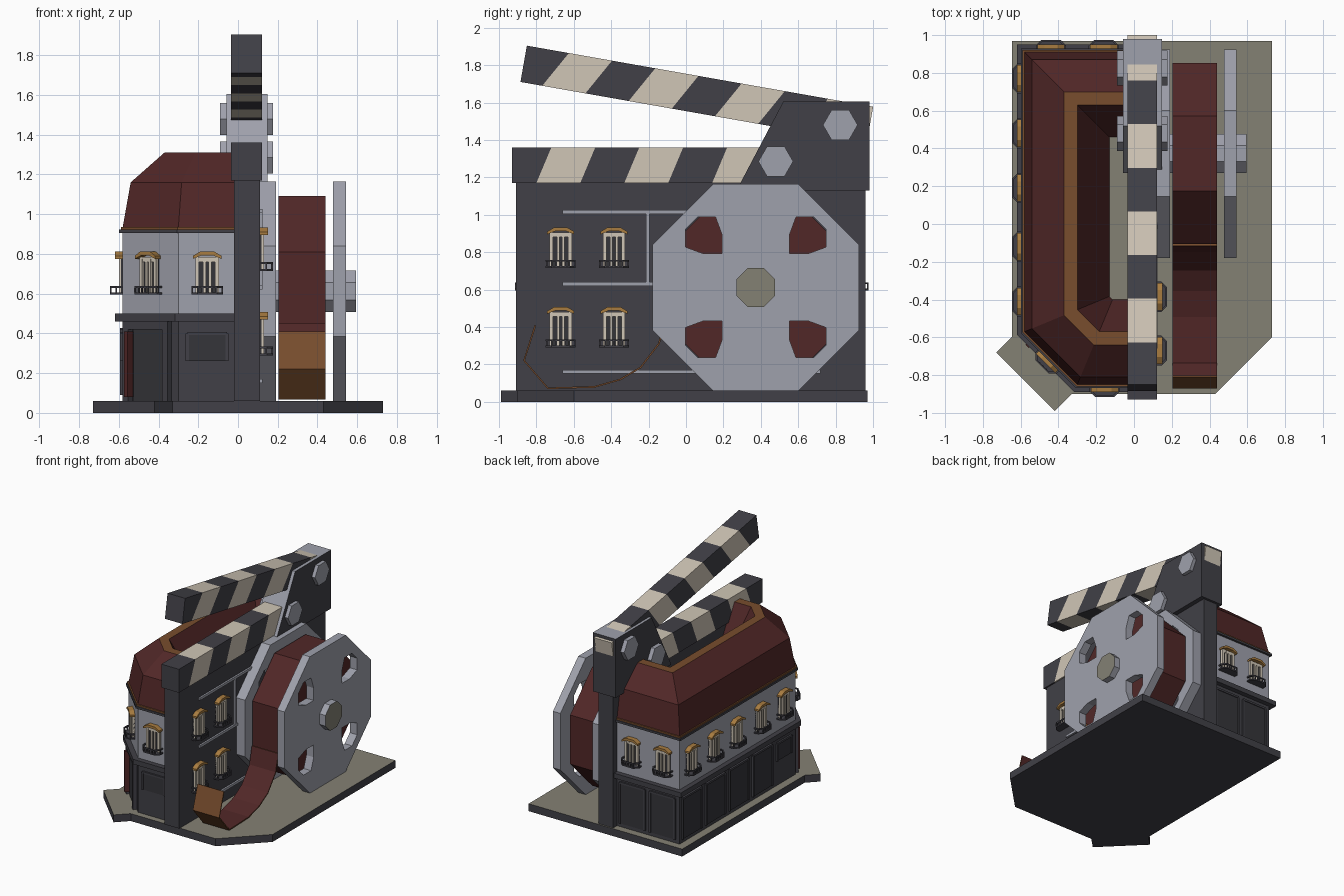
import bpy, bmesh, math
from mathutils import Vector, Matrix

if "Cube" in bpy.data.objects:
    bpy.data.objects.remove(bpy.data.objects["Cube"])


def mat(name, hexcol):
    m = bpy.data.materials.new(name)
    c = [int(hexcol[i:i + 2], 16) / 255 for i in (0, 2, 4)]
    m.diffuse_color = [x / 12.92 if x < 0.04045 else ((x + 0.055) / 1.055) ** 2.4 for x in c] + [1]
    m.use_nodes = True
    m.node_tree.nodes["Principled BSDF"].inputs["Base Color"].default_value = m.diffuse_color
    return m


MATS = [mat(*a) for a in (("charcoal", "414047"), ("blue grey", "9fa1ac"), ("cream", "d0c6b6"),
                          ("dark red", "512727"), ("brown", "784d2d"), ("stone", "848174"),
                          ("ochre", "a87c40"), ("dark glass", "35353a"))]
DARK, GREY, CREAM, RED, BROWN, STONE, OCHRE, GLASS = range(8)


def prism(bm, pts, axis, a, b, m=0):
    """Extrude a 2D outline along an axis; returns side faces in outline order."""
    def p(q, t):
        return {'x': (t, q[0], q[1]), 'y': (q[0], t, q[1]), 'z': (q[0], q[1], t)}[axis]
    lo = [bm.verts.new(p(q, a)) for q in pts]
    hi = [bm.verts.new(p(q, b)) for q in pts]
    n = len(pts)
    sides = [bm.faces.new((lo[i], lo[(i + 1) % n], hi[(i + 1) % n], hi[i])) for i in range(n)]
    for f in sides + [bm.faces.new(lo[::-1]), bm.faces.new(hi)]:
        f.material_index = m
    return sides


def box(bm, x0, x1, y0, y1, z0, z1, m=0):
    prism(bm, [(x0, y0), (x1, y0), (x1, y1), (x0, y1)], 'z', z0, z1, m)


def ngon(cy, cz, r, n, turn=0):
    return [(cy + r * math.cos(turn + 2 * math.pi * i / n), cz + r * math.sin(turn + 2 * math.pi * i / n))
            for i in range(n)]


def finish(bm, name, rule=None, fix=True):
    if fix:
        bmesh.ops.recalc_face_normals(bm, faces=bm.faces)
    bm.normal_update()
    if rule:
        for f in bm.faces:
            f.material_index = rule(f)
    me = bpy.data.meshes.new(name)
    bm.to_mesh(me)
    bm.free()
    for m in MATS:
        me.materials.append(m)
    ob = bpy.data.objects.new(name, me)
    bpy.context.collection.objects.link(ob)
    return ob


# Base slab with entrance step
bm = bmesh.new()
prism(bm, [(-.645, .97), (.73, .97), (.73, -.6), (.43, -.9), (-.33, -.9), (-.42, -.99), (-.73, -.68),
           (-.645, -.595)], 'z', 0, .06)
finish(bm, "base", lambda f: STONE if f.normal.z > .9 else DARK)


# House: chamfered plan, d is the inward offset
def plan(d):
    x, c = -.58 + d, -1.15 + math.sqrt(2) * d
    yf, yb = -.85 + d, .91 - d
    return [(0, yf), (max(c - yf, x + .01), yf), (x, c - x), (x, yb), (0, yb)]


for name, d, z0, z1, m in (("ground_floor", 0, .06, .46, DARK), ("lower_cornice", -.04, .46, .5, DARK),
                           ("upper_floor", 0, .5, .905, GREY), ("upper_cornice", -.018, .905, .922, DARK),
                           ("cornice_trim", -.01, .922, .935, BROWN)):
    bm = bmesh.new()
    prism(bm, plan(d), 'z', z0, z1, m)
    finish(bm, name)

# Mansard roof with flat rim and sunken middle
bm = bmesh.new()
prev = None
for d, z, m in ((0, .935, 0), (.04, 1.16, RED), (.21, 1.31, RED), (.28, 1.31, BROWN), (.45, 1.0, RED)):
    ring = [bm.verts.new((x, y, z)) for x, y in plan(d)]
    if prev:
        for i in range(4):
            bm.faces.new((prev[i + 1], prev[i], ring[i], ring[i + 1])).material_index = m
    prev = ring
bm.faces.new(prev[::-1]).material_index = STONE
finish(bm, "roof", fix=False)

# Window with lintel and balcony; local front is -y
bm = bmesh.new()
box(bm, -.06, .06, -.008, 0, .01, .185, GLASS)
for x in (-.05, -.014, .014, .05):
    w = .01 if abs(x) > .03 else .007
    box(bm, x - w, x + w, -.02, 0, .01, .18, CREAM)
box(bm, -.06, .06, -.019, 0, .165, .19, CREAM)
prism(bm, [(-.072, .18), (-.072, .195), (-.035, .217), (.035, .217), (.072, .195), (.072, .18),
           (.03, .197), (-.03, .197)], 'y', -.04, 0, OCHRE)
rail = [(-.08, 0), (-.08, -.035), (-.05, -.065), (.05, -.065), (.08, -.035), (.08, 0)]
prism(bm, rail, 'z', 0, .01)
for p, q in zip(rail, rail[1:]):
    prism(bm, [p, q, (q[0] * .88, q[1] * .88), (p[0] * .88, p[1] * .88)], 'z', .034, .044)
for x, y in rail[1:5] + [(-.025, -.065), (0, -.065), (.025, -.065)]:
    x, y = x * .94, y * .94
    box(bm, x - .004, x + .004, y - .004, y + .004, .01, .034)
win = finish(bm, "window")


def place(ob, x, y, z, deg):
    ob.matrix_world = Matrix.Translation((x, y, z)) @ Matrix.Rotation(math.radians(deg), 4, 'Z')


spots = [(-.155, -.85, .595, 0), (-.44, -.71, .595, -45), (-.44, .91, .595, 180), (-.16, .91, .595, 180)]
spots += [(-.58, y, .595, -90) for y in (.77, .48, .19, -.12, -.41)]
spots += [(.11, y, z, 90) for y in (-.67, -.385) for z in (.29, .715)]
for i, s in enumerate(spots):
    ob = win
    if i:
        ob = bpy.data.objects.new("window", win.data)
        bpy.context.collection.objects.link(ob)
    place(ob, *s)

# Ground floor panels: x, y, angle, half width, bottom, top
for x, y, a, w, z0, z1 in ([(-.155, -.85, 0, .1, .26, .4), (-.58, -.42, -90, .09, .26, .4)]
                           + [(-.58, v, -90, .12, .09, .42) for v in (.76, .46, .16, -.14)]
                           + [(v, .91, 180, .11, .09, .42) for v in (-.43, -.16)]):
    bm = bmesh.new()
    box(bm, -w, w, -.008, 0, z0, z1, GLASS)
    for s in (-1, 1):
        box(bm, s * w - .008, s * w + .008, -.014, 0, z0, z1)
    box(bm, -w, w, -.014, 0, z1 - .008, z1 + .008)
    place(finish(bm, "shop_panel"), x, y, 0, a)

# Corner entrance
bm = bmesh.new()
box(bm, -.11, .11, -.01, 0, .06, .42, GLASS)
box(bm, -.17, .15, -.03, 0, .42, .46)
for x in (-.17, .11):
    box(bm, x, x + .04, -.03, 0, .06, .44)
box(bm, -.145, -.12, -.045, -.005, .08, .41, RED)
place(finish(bm, "entrance_door"), -.44, -.71, 0, -45)

# Clapper slate wall with ruled lines
bm = bmesh.new()
box(bm, -.02, .11, -.91, .96, .06, 1.17)
finish(bm, "slate_wall")
bm = bmesh.new()
for y0, y1, z0, z1 in ((-.66, .3, 1.005, 1.025), (-.66, .3, .62, .64), (-.215, -.195, .64, 1.005),
                       (-.66, .72, .15, .17)):
    box(bm, .1, .124, y0, y1, z0, z1, GREY)
finish(bm, "slate_lines")


# Striped clapper sticks
def stick(name, length, h, slant, first, step, count):
    bm = bmesh.new()
    cuts = [(0, 0)] + [(first + step * k - slant, first + step * k) for k in range(count)] + [(length, length)]
    for i, (p, q) in enumerate(zip(cuts, cuts[1:])):
        prism(bm, [(p[0], 0), (q[0], 0), (q[1], h), (p[1], h)], 'x', -.035, .122, CREAM if i % 2 else DARK)
    return finish(bm, name)


stick("lower_stick", 1.4, .19, .08, .21, .235, 5).location = (0, -.93, 1.17)
top = stick("upper_stick", 1.88, .197, .11, .228, .2345, 7)
top.matrix_world = Matrix.Translation((0, -.885, 1.71)) @ Matrix.Rotation(math.radians(-10), 4, 'X')

# Hinge block and bolts
bm = bmesh.new()
prism(bm, [(.27, 1.13), (.52, 1.605), (.98, 1.605), (.98, 1.13)], 'x', -.057, .148)
finish(bm, "hinge", lambda f: GREY if f.normal.z > .2 else DARK)
for y, z in ((.825, 1.48), (.48, 1.285)):
    bm = bmesh.new()
    prism(bm, ngon(y, z, .093, 6), 'x', -.09, .177, GREY)
    finish(bm, "hinge_bolt")

# Film reel: two octagonal discs with holes, roll and hub
CY, CZ, T = .373, .612, math.pi / 8
K = 1 / math.cos(T)
hole = [(.18, .18), (.18, .28), (.215, .375), (.31, .375), (.375, .31), (.375, .215), (.28, .18)]
for name, x0, x1 in (("inner_disc", .11, .19), ("outer_disc", .477, .543)):
    bm = bmesh.new()
    loops = [ngon(CY, CZ, .552 * K, 8, T)]
    loops += [[(CY + sy * a, CZ + sz * b) for a, b in hole] for sy in (-1, 1) for sz in (-1, 1)]
    edges = []
    for lp in loops:
        vs = [bm.verts.new((x0, y, z)) for y, z in lp]
        edges += [bm.edges.new((vs[i - 1], vs[i])) for i in range(len(vs))]
    bmesh.ops.triangle_fill(bm, use_beauty=True, edges=edges, normal=(1, 0, 0))
    ext = bmesh.ops.extrude_face_region(bm, geom=bm.faces[:], use_keep_orig=True)
    bmesh.ops.translate(bm, vec=(x1 - x0, 0, 0),
                        verts=[g for g in ext["geom"] if isinstance(g, bmesh.types.BMVert)])
    finish(bm, name, lambda f: GREY)
bm = bmesh.new()
prism(bm, ngon(CY, CZ, .48 * K, 8, T), 'x', .205, .44, RED)
finish(bm, "film_roll")
bm = bmesh.new()
prism(bm, ngon(CY, CZ, .104 * K, 8, T), 'x', .44, .595)
finish(bm, "reel_hub", lambda f: STONE if f.normal.x > .9 else GREY)
bm = bmesh.new()
prism(bm, ngon(CY, CZ, .104 * K, 8, T), 'x', .185, .21, GREY)
finish(bm, "reel_spindle")

# Loose film tail: red inside, brown outside
path = [Vector(p) for p in ((-.107, .45), (-.14, .31), (-.24, .18), (-.35, .115), (-.49, .075), (-.74, .068),
                            (-.87, .22), (-.81, .41))]
inner = []
for i, p in enumerate(path):
    d = (path[min(i + 1, len(path) - 1)] - path[max(i - 1, 0)]).normalized()
    inner.append(p + Vector((d.y, -d.x)) * .009)
bm = bmesh.new()
sides = prism(bm, path + inner[::-1], 'x', .205, .44, BROWN)
for f in sides[len(path):-1]:
    f.material_index = RED
finish(bm, "film_tail")
